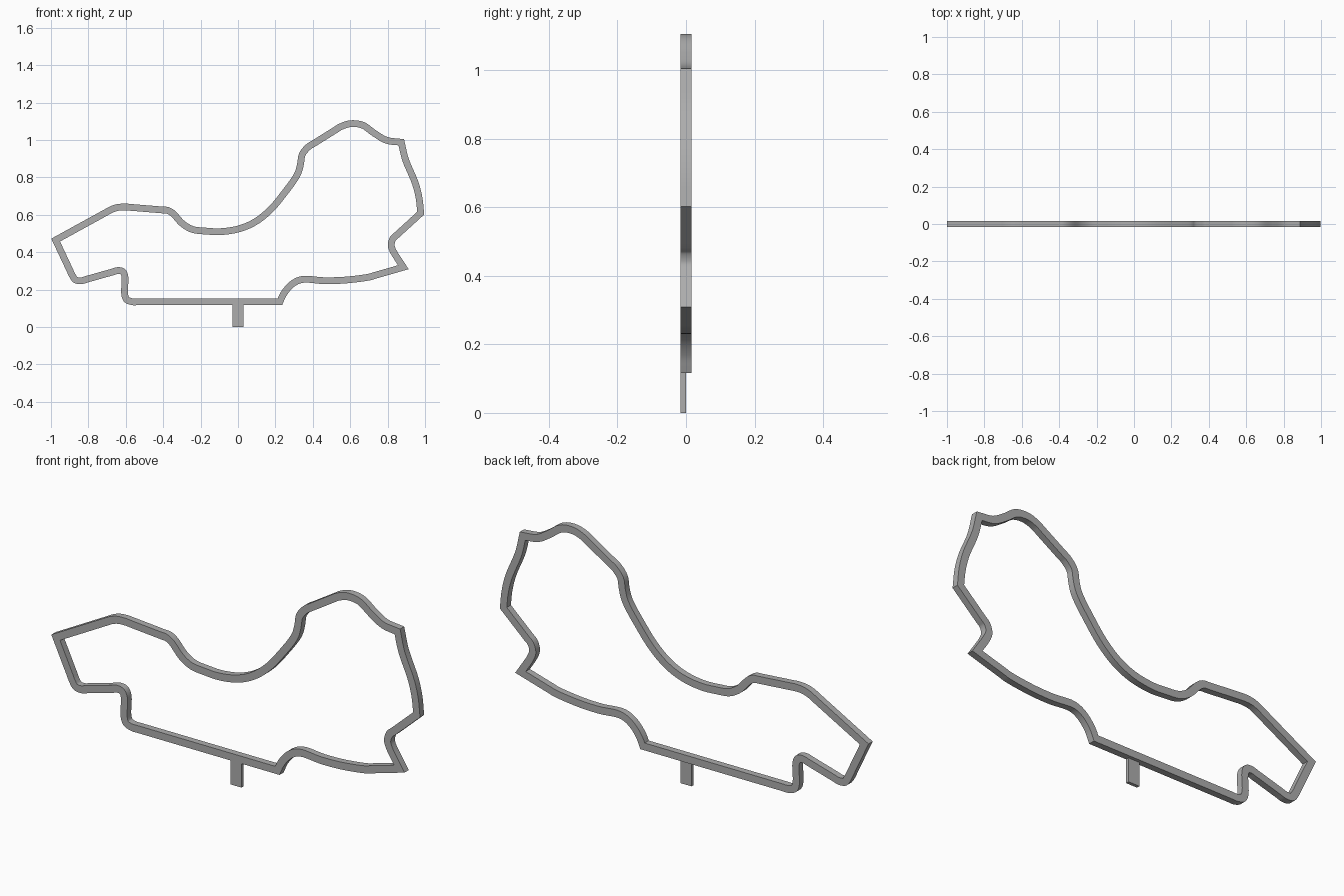
import bpy
import bmesh
from mathutils import Vector

default = bpy.data.objects.get("Cube")
if default:
    bpy.data.objects.remove(default, do_unlink=True)

HALF_WIDTH = 0.018
HALF_DEPTH = 0.016

# Centreline (x, z) in smooth runs; every run begins at a sharp corner
upper_run = [(-.975, .465), (-.68, .627), (-.645, .639), (-.6, .642), (-.377, .624),
             (-.35, .609), (-.296, .552), (-.243, .522), (-.17, .513), (-.093, .51),
             (.008, .526), (.093, .563), (.173, .627), (.243, .71), (.318, .817),
             (.334, .87), (.344, .924), (.377, .964), (.547, 1.07), (.6, 1.087),
             (.665, 1.08), (.729, 1.036), (.793, .999)]
right_run = [(.873, .988), (.895, .897), (.948, .769), (.968, .69)]
notch_run = [(.977, .609), (.83, .475), (.819, .44), (.827, .411)]
lower_run = [(.884, .32), (.7, .267), (.57, .251), (.46, .248), (.34, .254),
             (.286, .227), (.243, .176)]
base_run = [(.224, .135), (-.563, .135), (-.595, .147), (-.606, .176), (-.605, .272),
            (-.617, .297), (-.644, .302), (-.836, .248), (-.868, .252), (-.887, .278)]
runs = [upper_run, right_run, notch_run, lower_run, base_run]


def hold_straights(points):
    """Add a point near both ends of each long segment so it stays straight."""
    result = [points[0]]
    for a, b in zip(points, points[1:]):
        step = b - a
        if step.length > 0.18:
            inset = step.normalized() * 0.03
            result += [a + inset, b - inset]
        result.append(b)
    return result


def smooth_run(points, steps=5):
    """Centripetal spline through the points, without its last point."""
    pts = hold_straights(points)
    pts = [pts[0] * 2 - pts[1]] + pts + [pts[-1] * 2 - pts[-2]]
    path = []
    for p, q, r, s in zip(pts, pts[1:], pts[2:], pts[3:]):
        d = [(b - a).length ** 0.5 for a, b in ((p, q), (q, r), (r, s))]
        m = (r - q) + ((q - p) / d[0] - (r - p) / (d[0] + d[1])) * d[1]
        n = (r - q) + ((s - r) / d[2] - (s - q) / (d[1] + d[2])) * d[1]
        for i in range(steps):
            t = i / steps
            path.append(q + m * t + (3 * (r - q) - 2 * m - n) * t ** 2
                        + (2 * (q - r) + m + n) * t ** 3)
    return path


def finish(name, bm, material):
    bmesh.ops.recalc_face_normals(bm, faces=bm.faces)
    mesh = bpy.data.meshes.new(name)
    bm.to_mesh(mesh)
    bm.free()
    mesh.materials.append(material)
    obj = bpy.data.objects.new(name, mesh)
    bpy.context.collection.objects.link(obj)
    return obj


grey = bpy.data.materials.new("plain grey")
grey.use_nodes = True
grey.diffuse_color = (0.42, 0.42, 0.42, 1)
grey.node_tree.nodes["Principled BSDF"].inputs["Base Color"].default_value = grey.diffuse_color

# Closed circuit band: square section swept round the path with mitred corners
path = []
for run, following in zip(runs, runs[1:] + runs[:1]):
    path += smooth_run([Vector(p) for p in run + following[:1]])

bm = bmesh.new()
sections = []
for i, point in enumerate(path):
    before = (point - path[i - 1]).normalized()
    after = (path[(i + 1) % len(path)] - point).normalized()
    side_a = Vector((-before.y, before.x))
    side_b = Vector((-after.y, after.x))
    mitre = (side_a + side_b) * HALF_WIDTH / (1 + side_a.dot(side_b))
    outer, inner = point + mitre, point - mitre
    corners = [(outer, -1), (outer, 1), (inner, 1), (inner, -1)]
    sections.append([bm.verts.new((c.x, y * HALF_DEPTH, c.y)) for c, y in corners])
for a, b in zip(sections, sections[1:] + sections[:1]):
    for k in range(4):
        j = (k + 1) % 4
        bm.faces.new((a[k], a[j], b[j], b[k]))
band = finish("circuit_band", bm, grey)

# Mounting stem: half as deep as the band, flush with its front
bm = bmesh.new()
bmesh.ops.create_cube(bm, size=1)
bmesh.ops.scale(bm, vec=(0.06, HALF_DEPTH, 0.125), verts=bm.verts)
bmesh.ops.translate(bm, vec=(0, -HALF_DEPTH / 2, 0.0625), verts=bm.verts)
finish("mounting_stem", bm, grey)

# Smooth the bends and keep the square edges crisp
bpy.ops.object.select_all(action="DESELECT")
band.select_set(True)
bpy.context.view_layer.objects.active = band
bpy.ops.object.shade_smooth_by_angle(angle=0.5)
